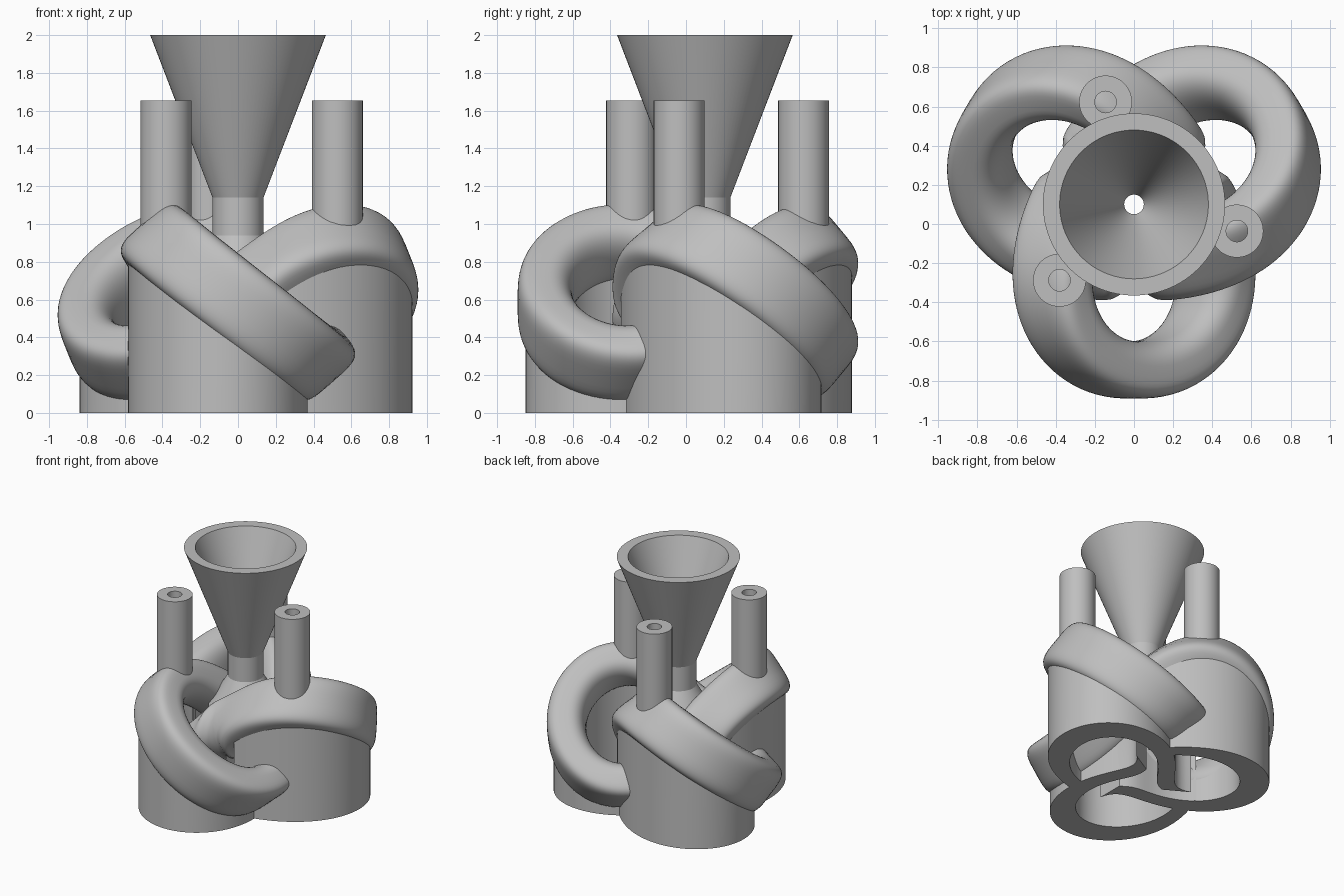
import bpy, bmesh, math
from mathutils import Vector

cube = bpy.data.objects.get("Cube")
if cube:
    bpy.data.objects.remove(cube, do_unlink=True)

grey = bpy.data.materials.new("plain grey")
grey.use_nodes = True
colour = (0.52, 0.52, 0.52, 1)
grey.diffuse_color = colour
grey.node_tree.nodes["Principled BSDF"].inputs["Base Color"].default_value = colour

CENTRE = Vector((0, 0.1, 0))
SCALE, MID_Z, RISE = 0.2817, 0.585, 0.31
HALF_W, HALF_H = 0.147, 0.205
STEPS = 240


def knot(t):
    """Point on the three-lobed knot."""
    x = y = 0
    for amount, turns in ((2, 2), (0.2, 5), (0.8, -1)):
        x += amount * math.cos(turns * t - math.pi / 2)
        y += amount * math.sin(turns * t - math.pi / 2)
    z = MID_Z - RISE * math.sin(3 * t)
    return CENTRE + Vector((x * SCALE, y * SCALE, z))


def frame(t, e=0.01):
    """Point, inward normal and upward binormal of the knot."""
    a, p, b = knot(t - e), knot(t), knot(t + e)
    tangent = (b - a).normalized()
    up = tangent.cross(a + b - 2 * p).normalized()
    if up.z < 0:
        up.negate()
    return p, up.cross(tangent), up


def sweep(name, rings, closed, sharp=35):
    """Skin a list of point rings, capping the ends when open."""
    bm = bmesh.new()
    loops = [[bm.verts.new(p) for p in ring] for ring in rings]
    pairs = list(zip(loops, loops[1:]))
    if closed:
        pairs.append((loops[-1], loops[0]))
    else:
        bm.faces.new(loops[0])
        bm.faces.new(loops[-1])
    for a, b in pairs:
        n = len(a)
        for i in range(n):
            bm.faces.new((a[i], a[(i + 1) % n], b[(i + 1) % n], b[i]))
    bmesh.ops.recalc_face_normals(bm, faces=bm.faces)
    mesh = bpy.data.meshes.new(name)
    bm.to_mesh(mesh)
    bm.free()
    obj = bpy.data.objects.new(name, mesh)
    bpy.context.collection.objects.link(obj)
    mesh.materials.append(grey)
    bpy.ops.object.select_all(action="DESELECT")
    obj.select_set(True)
    bpy.context.view_layer.objects.active = obj
    bpy.ops.object.shade_smooth_by_angle(angle=math.radians(sharp))


def lathe(name, profile, at, sides=64):
    """Revolve a closed (radius, height) profile about a vertical axis."""
    rings = []
    for i in range(sides):
        a = math.tau * i / sides
        rings.append([at + Vector((r * math.cos(a), r * math.sin(a), z)) for r, z in profile])
    sweep(name, rings, True, 15)


def section_point(angle):
    """Section that is boxy on the outer side and round on the inner side."""
    c, s = math.cos(angle), math.sin(angle)
    power = 0.8 if c > 0 else 0.5
    return (math.copysign(abs(c) ** power, c) * HALF_W,
            math.copysign(abs(s) ** power, s) * HALF_H)


# Knotted tube
section = [section_point(math.tau * (i + 0.5) / 44) for i in range(44)]
rings = []
for i in range(STEPS):
    p, side, up = frame(math.tau * i / STEPS)
    rings.append([p + side * u + up * v for u, v in section])
sweep("knot_tube", rings, True)

# Walls under the tube, one for each lobe, each running into the next
for lobe in range(3):
    rings = []
    for i in range(91):
        t = math.radians(120 * lobe - 50 + i * 110 / 90)
        p, side, up = frame(t)
        top = p - up * 0.14
        a, b = top + side * 0.118, top - side * 0.105
        rings.append([a, b, Vector((b.x, b.y, 0)), Vector((a.x, a.y, 0))])
    sweep(f"support_wall_{lobe + 1}", rings, False)

# Pouring funnel with its neck and flared foot
lathe("funnel", [(0.465, 2), (0.135, 1.14), (0.135, 0.94), (0.28, 0.7),
                 (0.28, 0.6), (0.05, 0.6), (0.05, 1.14), (0.38, 2)], CENTRE, 96)

# Vent pipes standing on the high points
for i in range(3):
    a = math.radians(-14.5 + 120 * i)
    at = CENTRE + Vector((math.cos(a), math.sin(a), 0)) * 0.543
    lathe(f"vent_pipe_{i + 1}", [(0.135, 1.655), (0.135, 0.93), (0.055, 0.93), (0.055, 1.655)], at)
